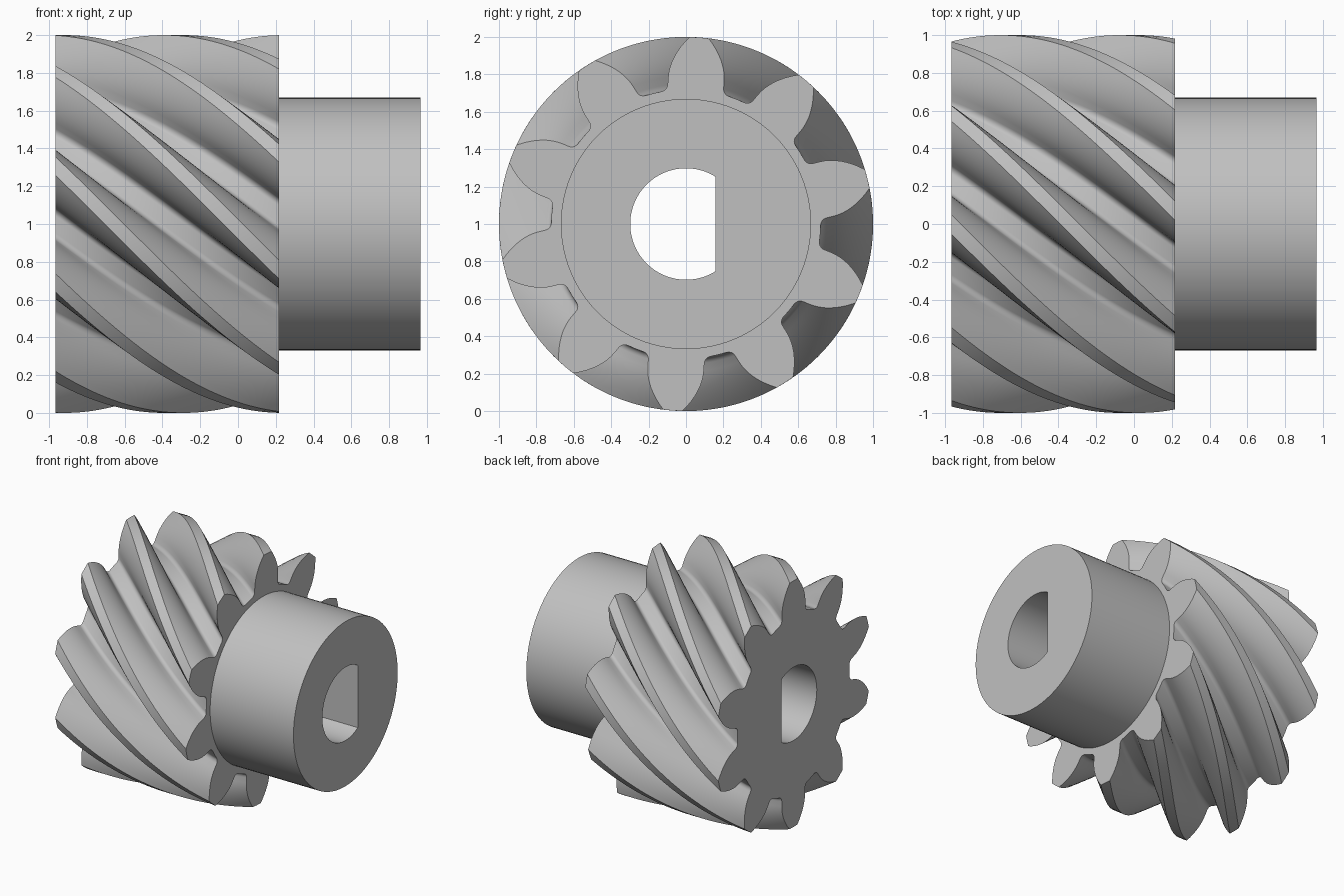
import bpy, bmesh, math

if "Cube" in bpy.data.objects:
    bpy.data.objects.remove(bpy.data.objects["Cube"])

TEETH = 10
X_LEFT, X_FACE, X_RIGHT = -0.967, 0.218, 0.967
HUB_R, BORE_R, BORE_FLAT = 0.669, 0.298, 0.157
TWIST = 1.0                      # radians per unit of length (45 degree helix)
PHASE = math.radians(86)         # tooth centre angle at X_FACE
STEPS = 40


def half_tooth():
    """(radius, angle) pairs from the gap floor up to the tooth tip."""
    pts = []
    for i in range(7):           # root fillet
        t = math.pi / 2 * (1 - i / 6)
        pts.append((0.75 - 0.03 * math.sin(t), 0.151 + 0.03 * (1 - math.cos(t))))
    for i in range(9):           # bulged flank
        r = 0.79 + 0.21 * i / 8
        pts.append((r, 0.151 - 0.1 * ((r - 0.79) / 0.21) ** 2))
    return [(r, w / r) for r, w in pts]


def gear_profile():
    half = half_tooth()
    tooth = [(r, -a) for r, a in half] + [(1.0, 0.0)] + [(r, a) for r, a in reversed(half)]
    tooth.append((0.72, math.pi / TEETH))    # middle of the gap floor
    return [(r, a + k * 2 * math.pi / TEETH) for k in range(TEETH) for r, a in tooth]


def circle(r, n=96):
    return [(r, 2 * math.pi * i / n) for i in range(n)]


def d_bore(n=64):
    """Round bore with one flat on the +y side."""
    c = math.acos(BORE_FLAT / BORE_R)
    return [(BORE_R, c + (2 * math.pi - 2 * c) * i / n) for i in range(n + 1)]


bm = bmesh.new()


def ring(profile, x, turn=0.0):
    return [bm.verts.new((x, r * math.cos(a + turn), 1 + r * math.sin(a + turn)))
            for r, a in profile]


def wall(a, b):
    n = len(a)
    for i in range(n):
        j = (i + 1) % n
        bm.faces.new((a[i], a[j], b[j], b[i]))


def cap(outer, inner):
    """Flat end face between two closed loops."""
    edges = []
    for loop in (outer, inner):
        for i, v in enumerate(loop):
            w = loop[(i + 1) % len(loop)]
            edges.append(bm.edges.get((v, w)) or bm.edges.new((v, w)))
    bmesh.ops.triangle_fill(bm, edges=edges, use_beauty=True, use_dissolve=False)


# Helical teeth
profile = gear_profile()
rings = []
for s in range(STEPS + 1):
    x = X_LEFT + (X_FACE - X_LEFT) * s / STEPS
    rings.append(ring(profile, x, PHASE + TWIST * (x - X_FACE)))
for a, b in zip(rings, rings[1:]):
    wall(a, b)

# Hub
hub_a, hub_b = ring(circle(HUB_R), X_FACE), ring(circle(HUB_R), X_RIGHT)
wall(hub_a, hub_b)

# Through bore
bore_a, bore_b = ring(d_bore(), X_LEFT), ring(d_bore(), X_RIGHT)
wall(bore_a, bore_b)

# End faces
cap(rings[0], bore_a)
cap(rings[-1], hub_a)
cap(hub_b, bore_b)

bmesh.ops.recalc_face_normals(bm, faces=bm.faces[:])
mesh = bpy.data.meshes.new("helical_pinion")
bm.to_mesh(mesh)
bm.free()

pinion = bpy.data.objects.new("helical_pinion", mesh)
bpy.context.collection.objects.link(pinion)
steel = bpy.data.materials.new("steel_grey")
steel.diffuse_color = (0.53, 0.53, 0.53, 1)
steel.use_nodes = True
steel.node_tree.nodes["Principled BSDF"].inputs["Base Color"].default_value = steel.diffuse_color
mesh.materials.append(steel)

bpy.context.view_layer.objects.active = pinion
pinion.select_set(True)
bpy.ops.object.shade_smooth_by_angle(angle=math.radians(22))
